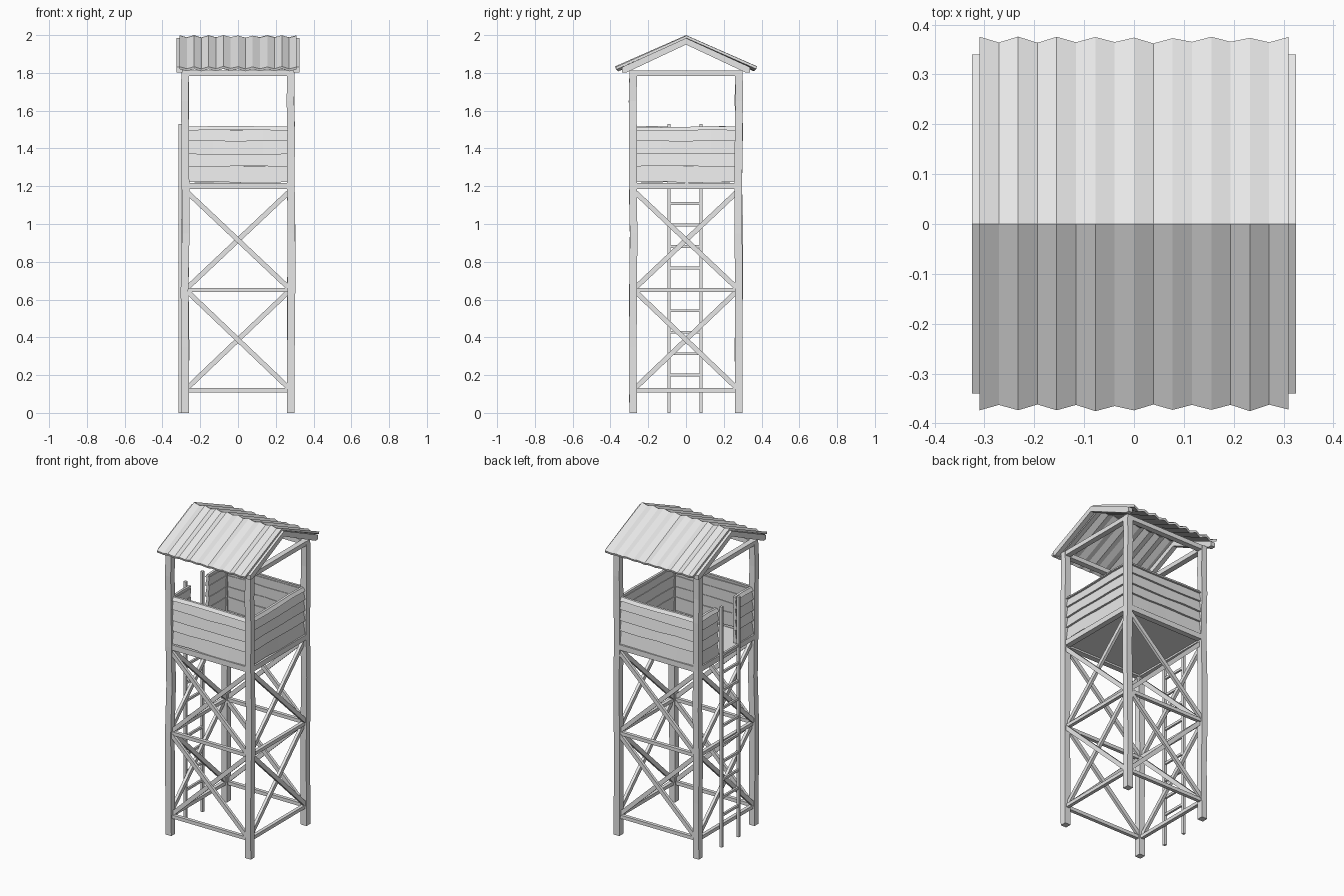
import bpy, bmesh, math, random
from mathutils import Vector, Matrix

if "Cube" in bpy.data.objects:
    bpy.data.objects.remove(bpy.data.objects["Cube"])

random.seed(4)
wood = bpy.data.materials.new("plain grey")
wood.diffuse_color = (0.8, 0.8, 0.8, 1)
wood.use_nodes = True
wood.node_tree.nodes["Principled BSDF"].inputs["Base Color"].default_value = wood.diffuse_color


def make(name, bm):
    bmesh.ops.recalc_face_normals(bm, faces=bm.faces)
    me = bpy.data.meshes.new(name)
    bm.to_mesh(me)
    bm.free()
    me.materials.append(wood)
    ob = bpy.data.objects.new(name, me)
    bpy.context.collection.objects.link(ob)
    return ob


def loft(bm, rings):
    """Join equal-length point rings into a closed solid."""
    vs = [[bm.verts.new(p) for p in r] for r in rings]
    n = len(vs[0])
    for a, b in zip(vs, vs[1:]):
        for i in range(n):
            bm.faces.new((a[i], a[(i + 1) % n], b[(i + 1) % n], b[i]))
    bm.faces.new(vs[0][::-1])
    bm.faces.new(vs[-1])


def beam(bm, p0, p1, w, h, side, rot=Matrix()):
    """Square bar from p0 to p1, w wide along side, h the other way."""
    p0, p1, side = Vector(p0), Vector(p1), Vector(side)
    up = (p1 - p0).normalized().cross(side)
    rings = [[rot @ (p + side * (w / 2 * a) + up * (h / 2 * b))
              for a, b in ((-1, -1), (1, -1), (1, 1), (-1, 1))] for p in (p0, p1)]
    loft(bm, rings)


X, Y, Z = (1, 0, 0), (0, 1, 0), (0, 0, 1)
P = 0.28
sides = {"front": 0, "right": 90, "back": 180, "left": -90}

# corner posts, slightly uneven like hewn timber
for nx in (-1, 1):
    for ny in (-1, 1):
        bm = bmesh.new()
        rings = []
        for z in (0, 0.35, 0.65, 0.95, 1.2, 1.5, 1.65, 1.79):
            j = 0 if z in (0, 1.79) else 0.004
            cx = nx * P + random.uniform(-j, j)
            cy = ny * P + random.uniform(-j, j)
            rings.append([(cx + a * 0.02, cy + b * 0.02, z)
                          for a, b in ((-1, -1), (1, -1), (1, 1), (-1, 1))])
        loft(bm, rings)
        make("corner_post", bm)

for side, ang in sides.items():
    R = Matrix.Rotation(math.radians(ang), 4, 'Z')
    # cross braces and horizontal rails
    bm = bmesh.new()
    for z in (0.12, 0.65):
        beam(bm, (-0.265, -P, z), (0.265, -P, z), 0.022, 0.022, Y, R)
    for z0, z1 in ((0.135, 0.64), (0.665, 1.165)):
        for s in (-1, 1):
            y = -P + s * 0.006
            beam(bm, (-s * 0.265, y, z0), (s * 0.265, y, z1), 0.018, 0.026, Y, R)
    make(side + "_braces", bm)

    # floor edge beams
    bm = bmesh.new()
    beam(bm, (-0.265, -P, 1.201), (0.265, -P, 1.201), 0.035, 0.034, Y, R)
    make(side + "_floor_beam", bm)

    # lapped wall boards, with a gap for the ladder on the left side
    bm = bmesh.new()
    spans = [(-0.265, -0.085), (0.095, 0.265)] if side == "left" else [(-0.265, 0.265)]
    levels = (1.222, 1.305, 1.37, 1.44, 1.495)
    for a, b in spans:
        for i, z in enumerate(levels):
            top = levels[i + 1] + 0.004 if i < 4 else 1.515
            n = 4 if b - a > 0.3 else 2
            rings = []
            for k in range(n + 1):
                x = a + (b - a) * k / n
                d = random.uniform(-0.004, 0.004) if 0 < k < n else 0
                rings.append([R @ Vector(p) for p in (
                    (x, -0.292, z + d), (x, -0.279, top + d),
                    (x, -0.264, top + d), (x, -0.268, z + d))])
            loft(bm, rings)
    make(side + "_wall_boards", bm)

    # beams carrying the roof
    bm = bmesh.new()
    beam(bm, (-0.3, -P, 1.798), (0.3, -P, 1.798), 0.035, 0.028, Y, R)
    make(side + "_top_beam", bm)

# floor
bm = bmesh.new()
beam(bm, (-0.275, 0, 1.205), (0.275, 0, 1.205), 0.55, 0.02, Y)
make("floor", bm)

# ladder on the left side
bm = bmesh.new()
for y in (-0.09, 0.08):
    beam(bm, (-0.307, y, 0), (-0.307, y, 1.53), 0.017, 0.017, X)
for i in range(10):
    z = 0.2 + 0.1135 * i
    beam(bm, (-0.307, -0.09, z), (-0.307, 0.08, z), 0.013, 0.015, X)
make("ladder", bm)

# gable rafters
for s in (-1, 1):
    bm = bmesh.new()
    prof = [(-0.34, 1.802), (-0.34, 1.83), (0, 1.984), (0.34, 1.83),
            (0.34, 1.802), (0.315, 1.802), (0, 1.95), (-0.315, 1.802)]
    loft(bm, [[(x, y, z) for y, z in prof] for x in (s * 0.295, s * 0.325)])
    make("gable_rafter", bm)

# corrugated roof sheets
N = 16
for name, s in (("front_roof_sheet", -1), ("back_roof_sheet", 1)):
    bm = bmesh.new()
    rings = []
    for i in range(N + 1):
        x = -0.31 + 0.62 * i / N
        w = (-0.006 if i % 2 else 0.004) + random.uniform(-0.002, 0.002)
        e = s * (0.37 + w)
        rings.append([(x, 0, 1.994 + w), (x, e, 1.829 + w),
                      (x, e - s * 0.004, 1.816 + w), (x, 0, 1.98 + w)])
    loft(bm, rings)
    make(name, bm)
